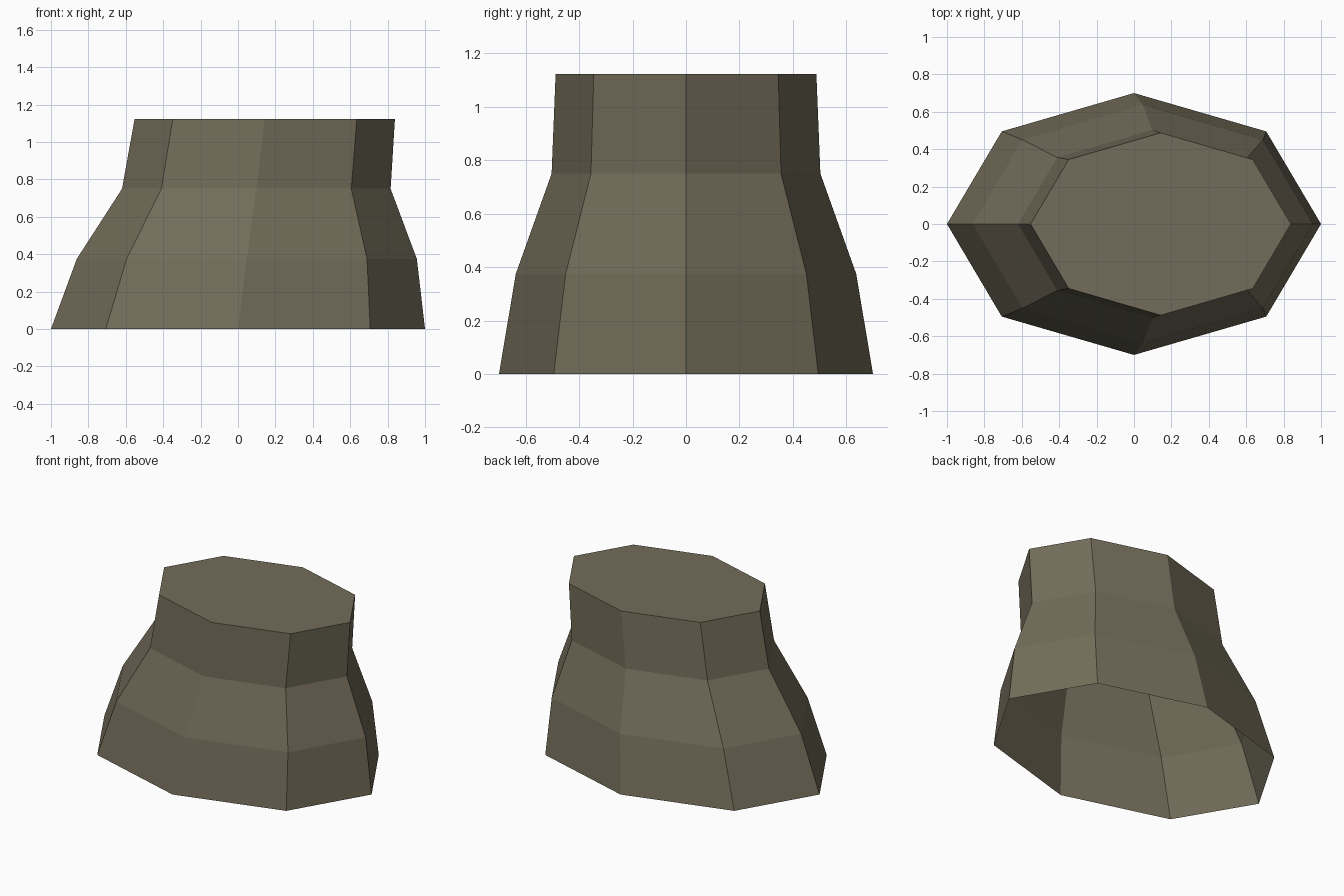
import bpy, bmesh, math

if "Cube" in bpy.data.objects:
    bpy.data.objects.remove(bpy.data.objects["Cube"])

# Rock colour
mat = bpy.data.materials.new("olive brown stone")
mat.diffuse_color = (0.17, 0.15, 0.10, 1)
mat.use_nodes = True
mat.node_tree.nodes["Principled BSDF"].inputs["Base Color"].default_value = mat.diffuse_color

# Eight-sided rings: height, x centre, x radius, y radius
rings = [(0, 0, 1, 0.7), (0.375, 0.047, 0.909, 0.637),
         (0.75, 0.098, 0.718, 0.503), (1.122, 0.143, 0.696, 0.488)]
SIDES = 8

bm = bmesh.new()
loops = []
for z, cx, rx, ry in rings:
    angles = [2 * math.pi * i / SIDES for i in range(SIDES)]
    loops.append([bm.verts.new((cx + rx * math.cos(a), ry * math.sin(a), z)) for a in angles])

# Side walls, with the underside left open
for low, high in zip(loops, loops[1:]):
    for i in range(SIDES):
        j = (i + 1) % SIDES
        bm.faces.new((low[i], low[j], high[j], high[i]))

# Flat top
bm.faces.new(loops[-1])

mesh = bpy.data.meshes.new("rock_stump")
bm.to_mesh(mesh)
bm.free()
mesh.materials.append(mat)
bpy.context.collection.objects.link(bpy.data.objects.new("rock_stump", mesh))
